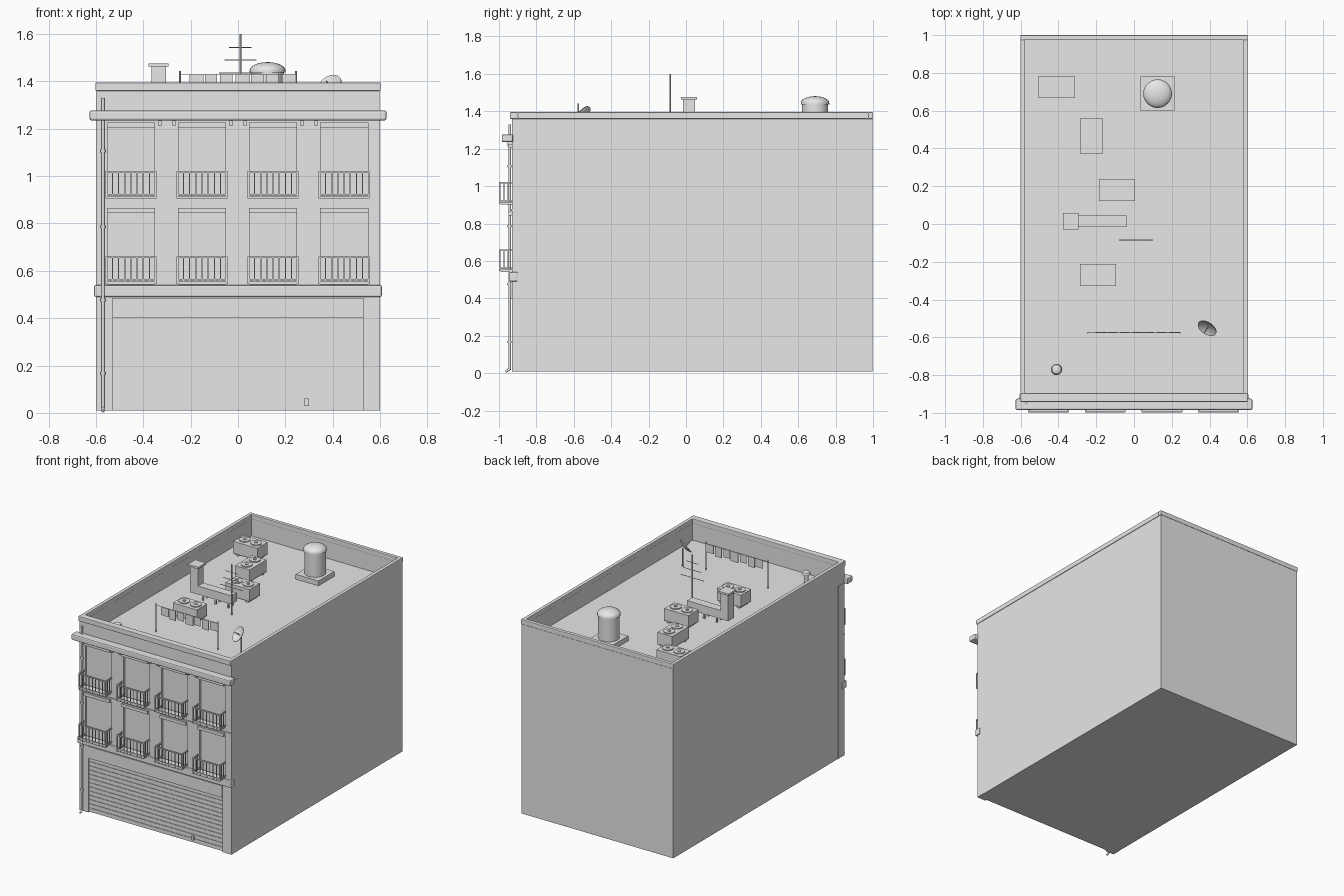
import bpy, bmesh, math
from mathutils import Vector, Matrix

old = bpy.data.objects.get("Cube")
if old:
    bpy.data.objects.remove(old, do_unlink=True)

mat = bpy.data.materials.new("plain_grey")
mat.use_nodes = True
GREY = (0.8, 0.8, 0.8, 1)
mat.diffuse_color = GREY
mat.node_tree.nodes["Principled BSDF"].inputs["Base Color"].default_value = GREY


def box(bm, x0, x1, y0, y1, z0, z1):
    m = Matrix.Translation(((x0 + x1) / 2, (y0 + y1) / 2, (z0 + z1) / 2))
    m = m @ Matrix.Diagonal((x1 - x0, y1 - y0, z1 - z0, 1))
    bmesh.ops.create_cube(bm, size=1, matrix=m)


def rod(bm, p, q, r, n=8, r2=None):
    p, q = Vector(p), Vector(q)
    rot = (q - p).to_track_quat("Z", "Y").to_matrix().to_4x4()
    bmesh.ops.create_cone(bm, cap_ends=True, segments=n, radius1=r,
                          radius2=r if r2 is None else r2, depth=(q - p).length,
                          matrix=Matrix.Translation((p + q) / 2) @ rot)


def lathe(bm, profile, matrix, n=24):
    verts = [bm.verts.new((r, 0, z)) for r, z in profile]
    edges = [bm.edges.new(e) for e in zip(verts, verts[1:])]
    out = bmesh.ops.spin(bm, geom=verts + edges, cent=(0, 0, 0), axis=(0, 0, 1),
                         angle=math.tau, steps=n, use_duplicate=False)
    new = list({v for v in bm.verts if v.is_valid and
                (v in verts or any(f.is_valid for f in v.link_faces))})
    bmesh.ops.remove_doubles(bm, verts=new, dist=0.0002)
    bmesh.ops.recalc_face_normals(bm, faces=bm.faces[:])
    bmesh.ops.transform(bm, matrix=matrix, verts=bm.verts[:])


def finish(name, bm, smooth=False, bevel=0):
    mesh = bpy.data.meshes.new(name)
    bm.to_mesh(mesh)
    bm.free()
    mesh.materials.append(mat)
    ob = bpy.data.objects.new(name, mesh)
    bpy.context.collection.objects.link(ob)
    if bevel:
        mod = ob.modifiers.new("bevel", "BEVEL")
        mod.width, mod.segments = bevel, 2
    if smooth:
        bpy.ops.object.select_all(action="DESELECT")
        ob.select_set(True)
        bpy.context.view_layer.objects.active = ob
        bpy.ops.object.shade_smooth_by_angle(angle=math.radians(40))
    return ob


DECK = 1.24
FRONT = -0.93
BAYS = [-0.452 + 0.3 * i for i in range(4)]
FLOORS = [0.545, 0.905]

# main block with the roof deck on top
bm = bmesh.new()
box(bm, -0.598, 0.598, -0.86, 0.998, 0.01, DECK)
finish("main_block", bm)

# street facade with shallow door and shop recesses
bm = bmesh.new()
box(bm, -0.6, 0.6, -0.916, -0.86, 0.01, DECK)
for s in (-1, 1):
    box(bm, min(s * 0.53, s * 0.6), max(s * 0.53, s * 0.6), FRONT, -0.916, 0.01, 0.4)
box(bm, -0.6, 0.6, FRONT, -0.916, 0.4, 0.545)
edges = [-0.6] + [b + d for b in BAYS for d in (-0.1, 0.1)] + [0.6]
for z in FLOORS:
    for x0, x1 in zip(edges[::2], edges[1::2]):
        box(bm, x0, x1, FRONT, -0.916, z, z + 0.3)
    box(bm, -0.6, 0.6, FRONT, -0.916, z + 0.3, min(z + 0.36, DECK))
finish("facade_wall", bm)

# roller shutter and its housing
bm = bmesh.new()
for i in range(13):
    z = 0.012 + i * 0.03
    box(bm, -0.53, 0.53, -0.92, -0.914, z, z + 0.027)
box(bm, 0.28, 0.3, -0.928, -0.918, 0.03, 0.06)
finish("roller_shutter", bm)
bm = bmesh.new()
box(bm, -0.53, 0.53, -0.937, FRONT, 0.4, 0.485)
finish("shop_fascia", bm)

# horizontal mouldings
bm = bmesh.new()
box(bm, -0.607, 0.607, -0.945, -0.9, 0.49, 0.54)
finish("shop_ledge", bm, bevel=0.006)
bm = bmesh.new()
box(bm, -0.6, 0.6, -0.936, FRONT, 0.866, 0.876)
finish("string_course", bm)
bm = bmesh.new()
box(bm, -0.627, 0.627, -0.985, -0.925, 1.235, 1.277)
finish("front_cornice", bm, bevel=0.008)
bm = bmesh.new()
for c in (-0.3, 0, 0.3):
    for d in (-0.03, 0.03):
        box(bm, c + d - 0.006, c + d + 0.006, -0.955, FRONT, 1.212, 1.235)
finish("cornice_brackets", bm)

# parapet walls and coping
bm = bmesh.new()
cop = bmesh.new()
for s in (-1, 1):
    a, b = sorted((s * 0.578, s * 0.598))
    box(bm, a, b, -0.9, 0.998, DECK, 1.36)
    a, b = sorted((s * 0.576, s * 0.602))
    box(cop, a, b, -0.9, 0.976, 1.36, 1.395)
box(bm, -0.598, 0.598, FRONT, -0.9, DECK, 1.36)
box(bm, -0.578, 0.578, 0.978, 0.998, DECK, 1.36)
box(cop, -0.602, 0.602, -0.942, -0.896, 1.36, 1.395)
box(cop, -0.602, 0.602, 0.974, 1.0, 1.36, 1.395)
finish("parapet", bm)
finish("parapet_coping", cop, bevel=0.004)

# balconies with railings, and blind boxes over the doors
for level, z in zip(("lower", "upper"), FLOORS):
    for i, c in enumerate(BAYS):
        bm = bmesh.new()
        box(bm, c - 0.1, c + 0.1, -0.993, FRONT, z - 0.003, z + 0.009)
        for h in (0.016, 0.112):
            box(bm, c - 0.108, c + 0.108, -0.999, -0.991, z + h - 0.004, z + h + 0.004)
            for s in (-1, 1):
                x = c + s * 0.104
                box(bm, x - 0.004, x + 0.004, -0.991, FRONT, z + h - 0.004, z + h + 0.004)
        for k in range(9):
            x = c - 0.104 + k * 0.026
            w = 0.004 if k in (0, 8) else 0.0022
            box(bm, x - w, x + w, -0.995 - w, -0.995 + w, z, z + 0.112)
        for s in (-1, 1):
            x = c + s * 0.104
            for y in (-0.973, -0.952):
                box(bm, x - 0.002, x + 0.002, y - 0.002, y + 0.002, z + 0.016, z + 0.112)
        finish(f"{level}_balcony_{i + 1}", bm)
        bm = bmesh.new()
        box(bm, c - 0.102, c + 0.102, -0.95, FRONT, z + 0.299, z + 0.321)
        finish(f"{level}_blind_box_{i + 1}", bm)

# rain downpipe
bm = bmesh.new()
rod(bm, (-0.57, -0.943, 0.02), (-0.57, -0.943, 1.33), 0.007, 10)
rod(bm, (-0.57, -0.94, 0.024), (-0.57, -0.965, 0.008), 0.007, 10)
for z in (0.16, 0.47, 0.78, 1.1):
    rod(bm, (-0.57, -0.943, z), (-0.57, -0.943, z + 0.012), 0.011, 10)
finish("downpipe", bm, smooth=True)

# water tank on its plinth
bm = bmesh.new()
box(bm, 0.035, 0.215, 0.6, 0.78, DECK, 1.275)
finish("tank_plinth", bm)
bm = bmesh.new()
dome = [(0.076 * math.cos(t), 1.445 + 0.036 * math.sin(t))
        for t in (math.pi / 2 * k / 6 for k in range(7))]
lathe(bm, [(0, 1.275), (0.07, 1.275), (0.07, 1.437), (0.076, 1.437)] + dome,
      Matrix.Translation((0.125, 0.69, 0)))
finish("water_tank", bm, smooth=True)

# rooftop cooling units, each with two fans
UNITS = [(-0.41, 0.725, 0), (-0.225, 0.465, 1), (-0.09, 0.18, 0), (-0.19, -0.27, 0)]
for i, (cx, cy, turned) in enumerate(UNITS):
    bm = bmesh.new()
    box(bm, -0.095, 0.095, -0.058, 0.058, 0.015, 0.1)
    for s in (-1, 1):
        box(bm, s * 0.07 - 0.01, s * 0.07 + 0.01, -0.05, 0.05, 0, 0.015)
        rod(bm, (s * 0.045, 0, 0.1), (s * 0.045, 0, 0.107), 0.037, 16)
        rod(bm, (s * 0.045, 0, 0.107), (s * 0.045, 0, 0.112), 0.012, 10)
    bmesh.ops.transform(bm, verts=bm.verts[:], matrix=Matrix.Translation((cx, cy, DECK))
                        @ Matrix.Rotation(turned * math.pi / 2, 4, "Z"))
    finish(f"cooling_unit_{i + 1}", bm)

# air duct on legs with an upright stack
bm = bmesh.new()
box(bm, -0.31, -0.04, -0.015, 0.045, 1.275, 1.335)
for x in (-0.27, -0.17, -0.07):
    for y in (-0.008, 0.038):
        box(bm, x - 0.005, x + 0.005, y - 0.005, y + 0.005, DECK, 1.275)
finish("air_duct", bm)
bm = bmesh.new()
box(bm, -0.365, -0.305, -0.017, 0.047, 1.275, 1.462)
box(bm, -0.377, -0.293, -0.028, 0.058, 1.462, 1.476)
finish("duct_stack", bm)

# aerial
bm = bmesh.new()
rod(bm, (0.01, -0.085, DECK), (0.01, -0.085, 1.6), 0.004)
for z, w in ((1.435, 0.09), (1.49, 0.068), (1.543, 0.048)):
    rod(bm, (0.01 - w, -0.085, z), (0.01 + w, -0.085, z), 0.0025, 6)
finish("roof_aerial", bm)

# washing line
bm = bmesh.new()
for x in (-0.245, 0.245):
    rod(bm, (x, -0.575, DECK), (x, -0.575, 1.443), 0.004)
rod(bm, (-0.245, -0.575, 1.43), (0.245, -0.575, 1.43), 0.0015, 6)
finish("washing_line", bm)
bm = bmesh.new()
for i in range(7):
    x = -0.205 + i * 0.065
    box(bm, x, x + (0.052 if i % 3 else 0.06), -0.577, -0.573, 1.37 - 0.012 * (i % 2), 1.428)
finish("hanging_laundry", bm)

# satellite dish
bm = bmesh.new()
curve = [(0.055 * k / 6, 0.016 * (k / 6) ** 2) for k in range(7)]
lathe(bm, curve + [(r, z + 0.003) for r, z in reversed(curve)], Matrix.Identity(4))
rod(bm, (0, 0, 0.003), (0, 0, 0.05), 0.003)
aim = Vector((-0.45, -0.68, 0.58)).to_track_quat("Z", "Y").to_matrix().to_4x4()
bmesh.ops.transform(bm, matrix=Matrix.Translation((0.395, -0.54, 1.372)) @ aim, verts=bm.verts[:])
finish("satellite_dish", bm, smooth=True)
bm = bmesh.new()
rod(bm, (0.4, -0.532, DECK), (0.4, -0.532, 1.37), 0.005)
finish("dish_post", bm)

# roof vent with a domed cap
bm = bmesh.new()
lathe(bm, [(0, 0), (0.014, 0), (0.014, 0.07), (0.03, 0.07), (0.024, 0.088), (0, 0.1)],
      Matrix.Translation((-0.41, -0.77, DECK)), 16)
finish("roof_vent", bm, smooth=True)
